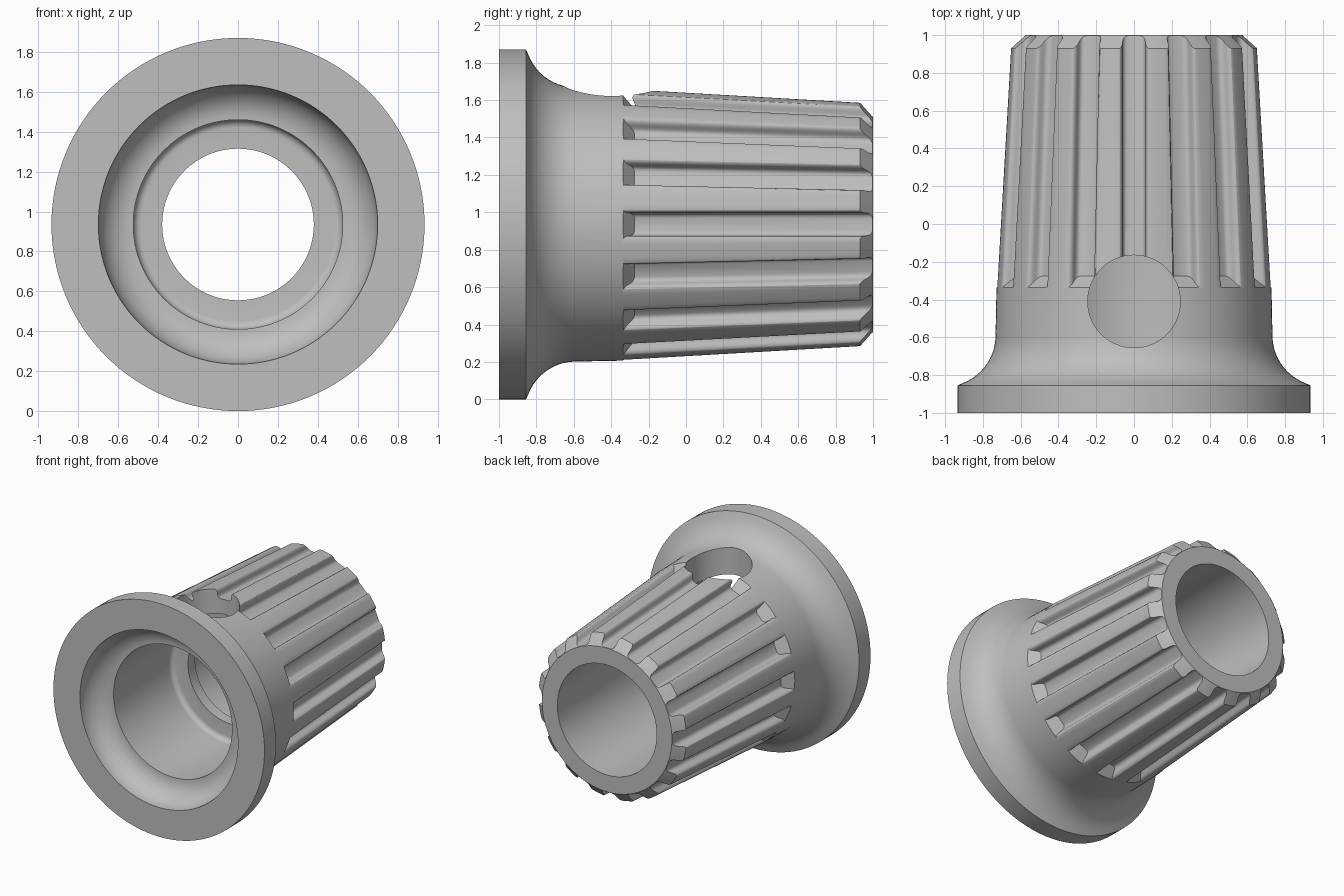
import bpy, bmesh, math
from mathutils import Vector, Matrix

if "Cube" in bpy.data.objects:
    bpy.data.objects.remove(bpy.data.objects["Cube"])

AXIS_Z = 0.935      # height of the horizontal axis
DEPTH = 0.077       # groove depth
GROOVES = 16


def arc(cy, cr, radius, a0, a1, steps):
    """Arc points as (y, r), angles in degrees."""
    angles = [math.radians(a0 + (a1 - a0) * i / steps) for i in range(steps + 1)]
    return [(cy + radius * math.cos(a), cr + radius * math.sin(a)) for a in angles]


def new_object(name, bm):
    bmesh.ops.recalc_face_normals(bm, faces=bm.faces)
    mesh = bpy.data.meshes.new(name)
    bm.to_mesh(mesh)
    bm.free()
    obj = bpy.data.objects.new(name, mesh)
    bpy.context.collection.objects.link(obj)
    return obj


# Turned body: flange, neck, tapered sleeve and stepped bore
profile = [(-1, 0.70), (-1, 0.935), (-0.855, 0.935)]
profile += arc(-0.59, 1.003, 0.27, 196, 267, 12)[1:]
profile += [(-0.34, 0.728), (0.93, 0.655), (1, 0.575), (1, 0.44), (0, 0.44), (0, 0.38)]
profile += [(-0.09, 0.38)] + arc(-0.13, 0.485, 0.04, 0, 90, 6)
profile += [(-0.825, 0.525)] + arc(-1, 0.525, 0.175, 0, 90, 12)[1:-1]

bm = bmesh.new()
verts = [bm.verts.new((0, y, AXIS_Z + r)) for y, r in profile]
edges = [bm.edges.new((v, verts[i - 1])) for i, v in enumerate(verts)]
bmesh.ops.spin(bm, geom=verts + edges, cent=(0, 0, AXIS_Z), axis=(0, 1, 0),
               angle=math.tau, steps=128, use_merge=False, use_duplicate=False)
bmesh.ops.remove_doubles(bm, verts=bm.verts, dist=0.0001)
body = new_object("ribbed_sleeve", bm)

# Groove cutters: rounded channel with a sloped front end
half = [(0.034, 0), (0.048, 0.005), (0.056, 0.014), (0.06, 0.03), (0.062, 0.048),
        (0.067, 0.061), (0.075, 0.069), (0.086, 0.073), (0.105, 0.075), (0.105, 0.2)]
section = [(-u, h) for u, h in reversed(half)] + half


def floor_radius(y):
    return 0.577 + (1 - y) * 0.0575


bm = bmesh.new()
for k in range(GROOVES):
    turn = Matrix.Rotation(math.tau * k / GROOVES, 3, 'Y')
    rings = []
    for end in (False, True):
        ring = []
        for u, h in section:
            y = 1.05 if end else -0.34 + 0.065 * (1 - h / DEPTH)
            p = turn @ Vector((u, y, floor_radius(y) + h))
            ring.append(bm.verts.new(p + Vector((0, 0, AXIS_Z))))
        rings.append(ring)
        bm.faces.new(ring)
    front, back = rings
    for i in range(len(section)):
        bm.faces.new((front[i - 1], front[i], back[i], back[i - 1]))
groove_cutter = new_object("groove_cutter", bm)

# Cutter for the round hole in the top wall
bm = bmesh.new()
bmesh.ops.create_cone(bm, cap_ends=True, segments=64, radius1=0.245, radius2=0.245,
                      depth=1, matrix=Matrix.Translation((0, -0.41, AXIS_Z + 0.6)))
hole_cutter = new_object("hole_cutter", bm)

# Cut, then discard the cutters
bpy.ops.object.select_all(action='DESELECT')
body.select_set(True)
bpy.context.view_layer.objects.active = body
for cutter in (groove_cutter, hole_cutter):
    cutter.hide_render = True
    mod = body.modifiers.new(cutter.name, 'BOOLEAN')
    mod.operation = 'DIFFERENCE'
    mod.solver = 'EXACT'
    mod.object = cutter
    bpy.ops.object.modifier_apply(modifier=mod.name)
    bpy.data.objects.remove(cutter)

# Single grey material
grey = bpy.data.materials.new("light_grey")
colour = (0.52, 0.52, 0.52, 1)
grey.use_nodes = True
grey.diffuse_color = colour
grey.node_tree.nodes["Principled BSDF"].inputs["Base Color"].default_value = colour
body.data.materials.clear()
body.data.materials.append(grey)

bpy.ops.object.shade_smooth_by_angle(angle=math.radians(30))
